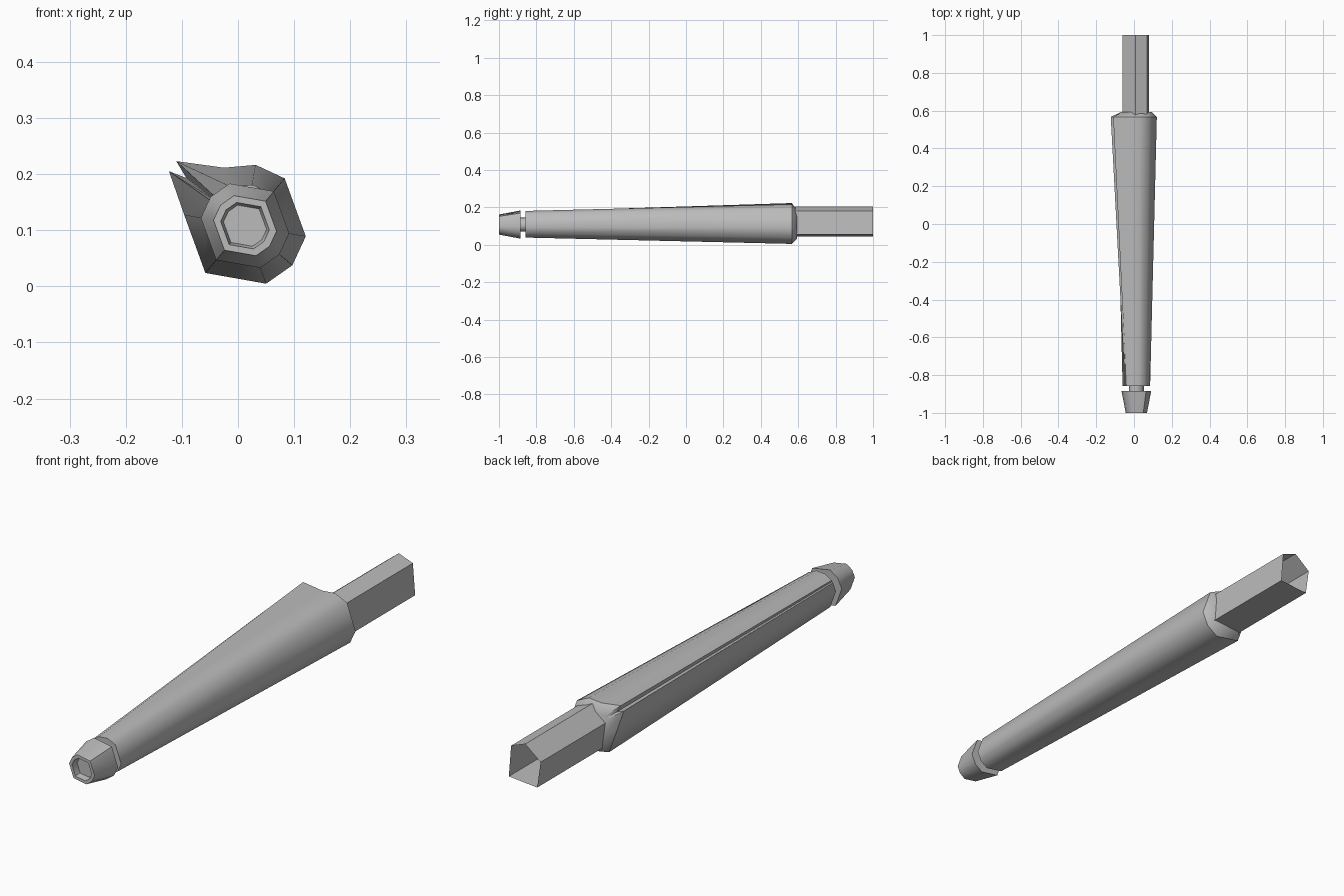
import bpy
import bmesh
from math import radians, sin, cos

cube = bpy.data.objects.get("Cube")
if cube:
    bpy.data.objects.remove(cube, do_unlink=True)

CX, CZ = 0.0125, 0.108

gray = bpy.data.materials.new("neutral gray")
gray.use_nodes = True
gray.diffuse_color = (0.5, 0.5, 0.5, 1)
gray.node_tree.nodes["Principled BSDF"].inputs["Base Color"].default_value = (0.5, 0.5, 0.5, 1)


def ring(radius, angles):
    """Cross-section points (x, z) around the long axis."""
    return [(CX + radius * cos(radians(a)), CZ + radius * sin(radians(a))) for a in angles]


def loft(name, sections, cap_front=False, cap_back=False, smooth=65):
    """Skin a list of (y, points) sections running along y."""
    bm = bmesh.new()
    loops = [[bm.verts.new((x, y, z)) for x, z in pts] for y, pts in sections]
    for a, b in zip(loops, loops[1:]):
        n = len(a)
        for i in range(n):
            j = (i + 1) % n
            bm.faces.new((a[i], a[j], b[j], b[i]))
    if cap_front:
        bm.faces.new(loops[0][::-1])
    if cap_back:
        bm.faces.new(loops[-1])
    bmesh.ops.recalc_face_normals(bm, faces=bm.faces)
    mesh = bpy.data.meshes.new(name)
    bm.to_mesh(mesh)
    bm.free()
    mesh.materials.append(gray)
    obj = bpy.data.objects.new(name, mesh)
    bpy.context.collection.objects.link(obj)
    bpy.ops.object.select_all(action='DESELECT')
    obj.select_set(True)
    bpy.context.view_layer.objects.active = obj
    bpy.ops.object.shade_smooth_by_angle(angle=radians(smooth))
    return obj


# Tapered sleeve with a flared, grooved seam on its upper side
SIDES = (170, -130, -70, -40, -10, 50, 80, 110)
seam_front = ring(0.074, (136, 140, 144))
seam_rear = [(-0.11, 0.223), (-0.092, 0.193), (-0.123, 0.205)]
rear_rim = ring(0.11, SIDES) + seam_rear
loft("sleeve", [(-0.857, ring(0.074, SIDES) + seam_front), (0.567, rear_rim)], cap_front=True)

# Collar closing the sleeve down to the tube
collar_inner = ring(0.082, SIDES) + ring(0.1, (136, 140, 144))
loft("rear_collar", [(0.567, rear_rim), (0.593, collar_inner)], cap_back=True)

# Open five-sided rear tube
tube = [(0.07, 0.181), (0.008, 0.204), (-0.06, 0.15), (-0.045, 0.045), (0.08, 0.056)]
loft("rear_tube", [(0.575, tube), (1.0, tube)], smooth=50)

# Narrow neck and recessed nose
NOSE = (50, -10, -40, -70, -130, 170, 140, 110)
loft("neck", [(-0.89, ring(0.04, NOSE)), (-0.85, ring(0.04, NOSE))])
loft("nose", [(-0.975, ring(0.039, NOSE)), (-1.0, ring(0.044, NOSE)),
              (-1.0, ring(0.057, NOSE)), (-0.885, ring(0.08, NOSE))],
     cap_front=True, cap_back=True, smooth=50)
